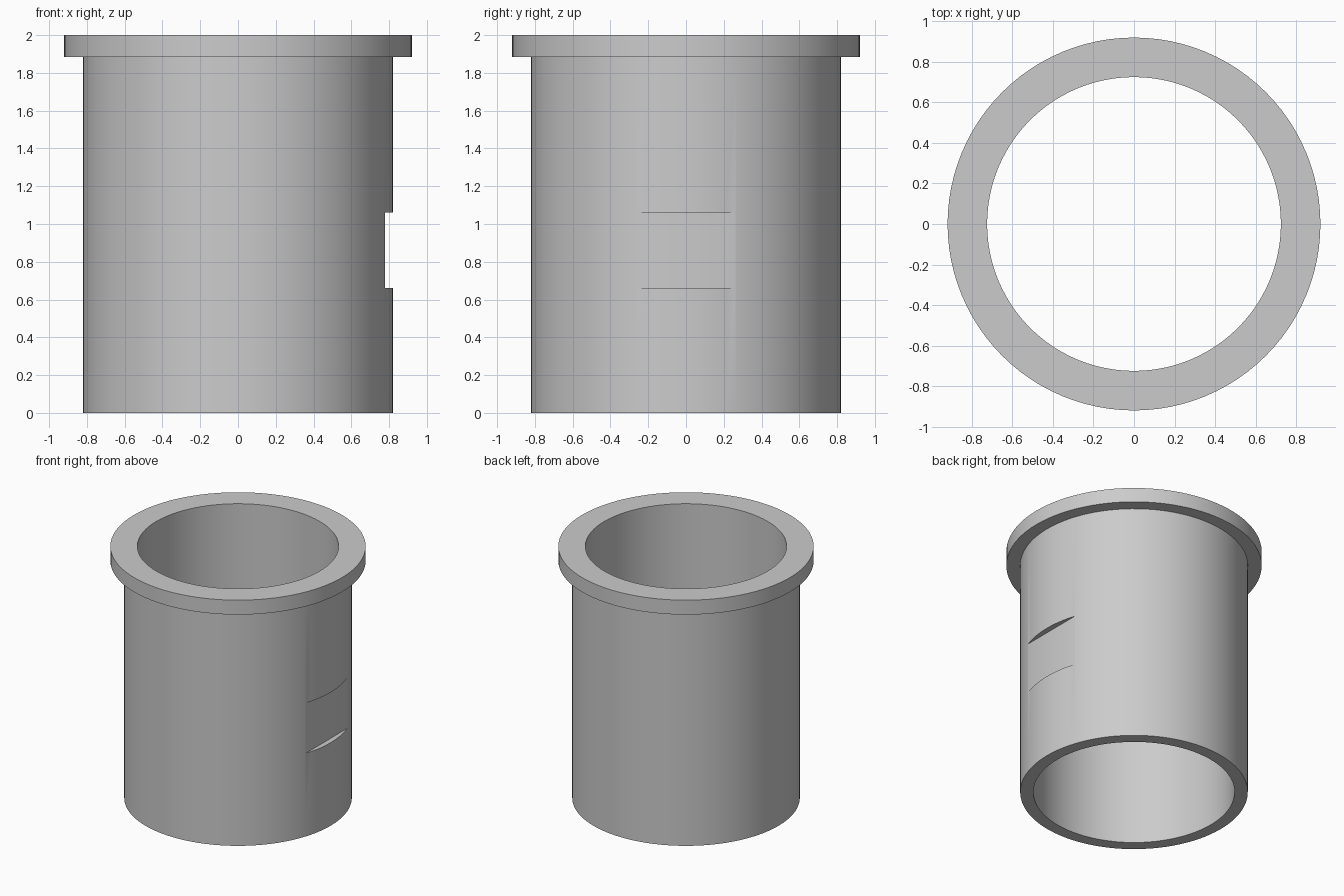
import bpy
import bmesh
import math

cube = bpy.data.objects.get("Cube")
if cube:
    bpy.data.objects.remove(cube, do_unlink=True)

SEGMENTS = 96
BORE, BODY, FLANGE = 0.725, 0.82, 0.92
HEIGHT, FLANGE_BASE = 2.0, 1.885
FLAT_X, FLAT_LOW, FLAT_HIGH = 0.777, 0.66, 1.06

# Plain grey metal
grey = bpy.data.materials.new("grey metal")
grey.use_nodes = True
colour = (0.6, 0.6, 0.6, 1)
grey.diffuse_color = colour
grey.node_tree.nodes["Principled BSDF"].inputs["Base Color"].default_value = colour


def add_object(name, bm):
    bmesh.ops.recalc_face_normals(bm, faces=bm.faces)
    mesh = bpy.data.meshes.new(name)
    bm.to_mesh(mesh)
    bm.free()
    mesh.materials.append(grey)
    obj = bpy.data.objects.new(name, mesh)
    bpy.context.collection.objects.link(obj)
    return obj


def lathe(name, profile):
    """Revolve a closed (radius, z) profile about the z axis."""
    bm = bmesh.new()
    rings = []
    for i in range(SEGMENTS):
        a = math.tau * i / SEGMENTS
        rings.append([bm.verts.new((r * math.cos(a), r * math.sin(a), z))
                      for r, z in profile])
    n = len(profile)
    for i, ring in enumerate(rings):
        after = rings[(i + 1) % SEGMENTS]
        for j in range(n):
            k = (j + 1) % n
            bm.faces.new((ring[j], after[j], after[k], ring[k]))
    return add_object(name, bm)


# Hollow sleeve with a flange around its top
sleeve = lathe("flanged_sleeve", [
    (BORE, 0), (BODY, 0), (BODY, FLANGE_BASE),
    (FLANGE, FLANGE_BASE), (FLANGE, HEIGHT), (BORE, HEIGHT)])

# Block that mills the shallow flat on the +x side
bm = bmesh.new()
bmesh.ops.create_cube(bm, size=1)
for v in bm.verts:
    v.co.x = FLAT_X if v.co.x < 0 else 1.2
    v.co.z = FLAT_LOW if v.co.z < 0 else FLAT_HIGH
cutter = add_object("flat_cutter", bm)
cutter.hide_render = True

cut = sleeve.modifiers.new("milled flat", 'BOOLEAN')
cut.operation = 'DIFFERENCE'
cut.solver = 'EXACT'
cut.object = cutter

# Apply the cut, then shade the round walls smooth with crisp rims
bpy.ops.object.select_all(action='DESELECT')
sleeve.select_set(True)
bpy.context.view_layer.objects.active = sleeve
bpy.ops.object.modifier_apply(modifier=cut.name)
bpy.data.objects.remove(cutter, do_unlink=True)
bpy.ops.object.shade_smooth_by_angle(angle=math.radians(30))
